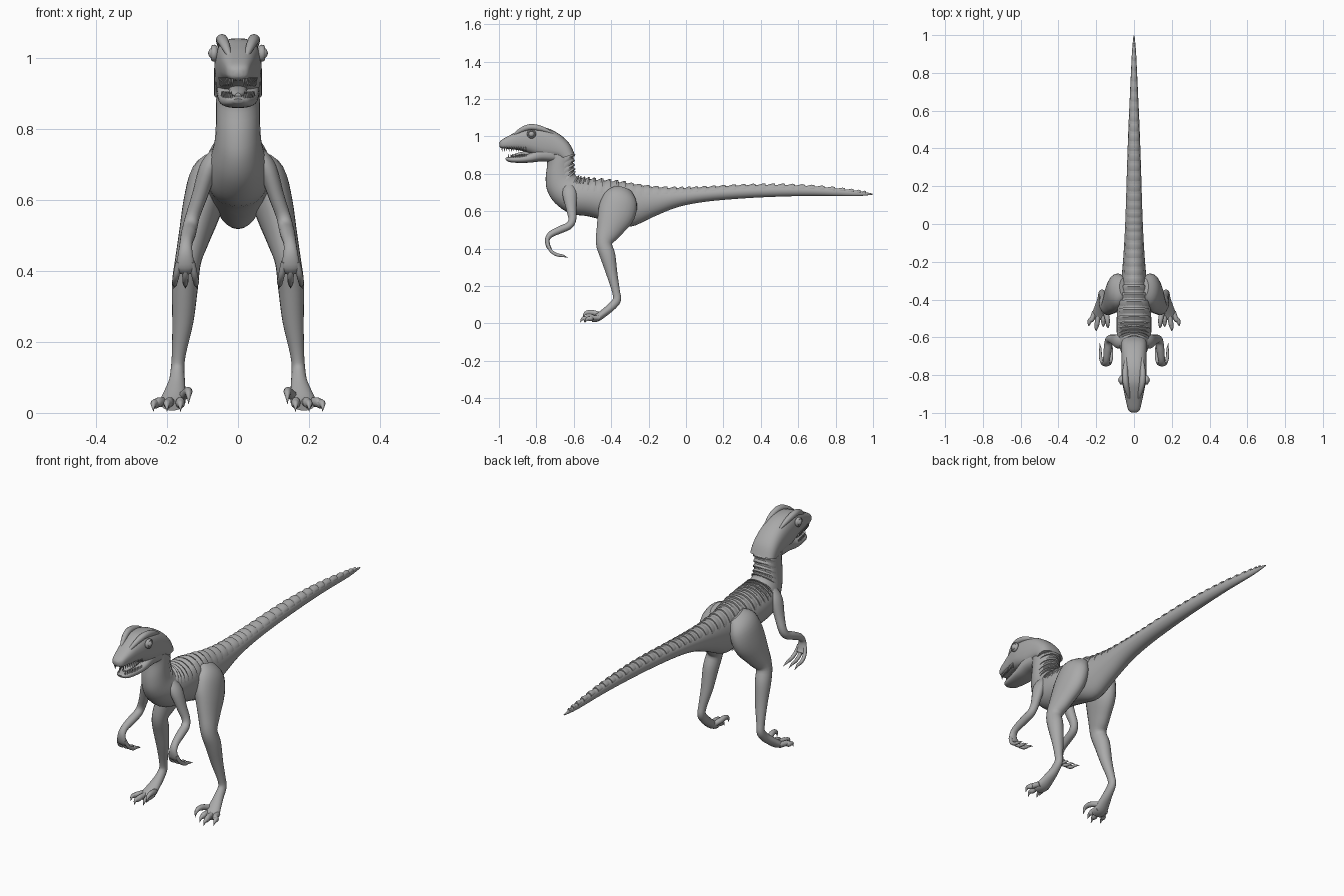
import bpy, bmesh, math
from mathutils import Vector

if "Cube" in bpy.data.objects:
    bpy.data.objects.remove(bpy.data.objects["Cube"])

skin = bpy.data.materials.new("grey_skin")
skin.diffuse_color = (0.4, 0.4, 0.4, 1)
skin.use_nodes = True
skin.node_tree.nodes["Principled BSDF"].inputs["Base Color"].default_value = skin.diffuse_color


def finish(name, bm, mirror=False, angle=45):
    """Turn a bmesh into a smooth-shaded object, optionally mirrored across x."""
    bmesh.ops.recalc_face_normals(bm, faces=bm.faces)
    me = bpy.data.meshes.new(name)
    bm.to_mesh(me)
    bm.free()
    me.materials.append(skin)
    me.shade_smooth()
    me.set_sharp_from_angle(angle=math.radians(angle))
    ob = bpy.data.objects.new(name, me)
    bpy.context.collection.objects.link(ob)
    if mirror:
        ob.modifiers.new("mirror", "MIRROR").use_mirror_merge = False
    return ob


def sample(rows, t):
    """Catmull-Rom interpolation of a list of number rows."""
    n = len(rows) - 1
    i = max(0, min(int(t), n - 1))
    f = t - i
    a, b, c, d = (rows[max(0, min(k, n))] for k in range(i - 1, i + 3))
    return [0.5 * (2 * q + (r - p) * f + (2 * p - 5 * q + 4 * r - s) * f * f
                   + (3 * q - p - 3 * r + s) * f ** 3) for p, q, r, s in zip(a, b, c, d)]


def power(v, e):
    return math.copysign(abs(v) ** e, v)


def ring_point(c, u, w, a, e=1.0):
    return c + u * power(math.cos(a), e) + w * power(math.sin(a), e)


def skin_rings(bm, rings, sides, e=1.0):
    """Bridge a list of (centre, u, w) rings and cap the ends."""
    loops = [[bm.verts.new(ring_point(c, u, w, math.tau * k / sides, e)) for k in range(sides)]
             for c, u, w in rings]
    for p, q in zip(loops, loops[1:]):
        for k in range(sides):
            j = (k + 1) % sides
            bm.faces.new((p[k], p[j], q[j], q[k]))
    bm.faces.new(loops[0])
    bm.faces.new(loops[-1])


def profile_ring(rows, t):
    """Ring from a (top y, top z, bottom y, bottom z, half width) row."""
    yt, zt, yb, zb, r = sample(rows, t)
    top, low = Vector((0, yt, zt)), Vector((0, yb, zb))
    return (top + low) / 2, Vector((max(r, .002), 0, 0)), (top - low) / 2


def profile_loft(name, rows, sides=28, steps=4, e=1.0):
    bm = bmesh.new()
    n = (len(rows) - 1) * steps
    skin_rings(bm, [profile_ring(rows, k / steps) for k in range(n + 1)], sides, e)
    return finish(name, bm)


def tube(bm, rows, sides=16, steps=4):
    """Limb from (x, y, z, side radius, depth radius) rows."""
    n = (len(rows) - 1) * steps
    pts = [sample(rows, k / steps) for k in range(n + 1)]
    rings = []
    for k, p in enumerate(pts):
        t = (Vector(pts[min(k + 1, n)][:3]) - Vector(pts[max(k - 1, 0)][:3])).normalized()
        u = (Vector((1, 0, 0)) - t * t.x).normalized()
        rings.append((Vector(p[:3]), u * max(p[3], .0008), t.cross(u) * max(p[4], .0008)))
    skin_rings(bm, rings, sides)


# Tail, trunk and neck in one body
BODY = [(.998, .694, .998, .688, .003), (.9, .711, .9, .68, .011), (.7, .732, .7, .682, .021),
        (.5, .741, .5, .678, .03), (.3, .738, .3, .668, .037), (.1, .728, .1, .65, .043),
        (-.05, .724, -.05, .62, .049), (-.18, .73, -.18, .567, .057), (-.3, .747, -.3, .517, .068),
        (-.4, .76, -.42, .545, .085), (-.5, .77, -.52, .572, .092), (-.56, .777, -.62, .588, .09),
        (-.588, .79, -.7, .643, .077), (-.598, .815, -.742, .71, .066),
        (-.603, .86, -.75, .78, .062), (-.603, .92, -.742, .86, .061),
        (-.64, .97, -.76, .9, .055)]
profile_loft("body", BODY)

# Raised overlapping bands along the back
bm = bmesh.new()
for start, end, count, spread, lift in ((.5, 6, 21, 1.15, .008), (6, 8.2, 6, 1.1, .008),
                                        (8.2, 11.8, 9, 1.2, .012), (12.6, 15, 5, 1.25, .01)):
    pitch = (end - start) / count
    for i in range(count):
        t1 = start + i * pitch
        rows = []
        for t, h in ((t1 + pitch * .85, -.002), (t1 + pitch * .25, 1), (t1, .8), (t1, -.003)):
            c, u, w = profile_ring(BODY, t)
            row = []
            for k in range(13):
                s = k / 6 - 1
                p = ring_point(c, u, w, math.pi / 2 + s * spread)
                off = h * lift * (1 - s * s) ** .5 - .0005 if h > 0 else h
                row.append(bm.verts.new(p + (p - c).normalized() * off))
            rows.append(row)
        for p, q in zip(rows, rows[1:]):
            for k in range(12):
                bm.faces.new((p[k], p[k + 1], q[k + 1], q[k]))
finish("back_bands", bm, angle=35)

# Skull with the hood that overhangs the neck
SKULL = [(-.999, .966, -.997, .946, .012), (-.985, .982, -.985, .937, .03),
         (-.94, 1.007, -.94, .932, .042), (-.89, 1.032, -.885, .925, .053),
         (-.83, 1.053, -.825, .905, .064), (-.75, 1.047, -.775, .885, .067),
         (-.675, 1.01, -.735, .885, .067), (-.622, .96, -.7, .888, .067),
         (-.596, .905, -.675, .882, .067)]
profile_loft("skull", SKULL, e=.75)

# Lower jaw
JAW = [(-.966, .884, -.962, .872, .012), (-.945, .89, -.94, .862, .033),
       (-.89, .896, -.89, .858, .046), (-.84, .908, -.83, .86, .055),
       (-.78, .94, -.77, .866, .06), (-.72, .95, -.69, .86, .06)]
profile_loft("lower_jaw", JAW, e=.8)

# Tongue
profile_loft("tongue", [(-.935, .9, -.935, .888, .008), (-.9, .912, -.9, .89, .022),
                        (-.84, .925, -.84, .895, .026), (-.79, .93, -.79, .9, .026)], sides=14)

# Teeth along both jaws
bm = bmesh.new()
for k in range(11):
    f = k / 10
    y = -.985 + .125 * f
    x = .016 + .034 * f ** .7
    tube(bm, [(x, y, .943, .005, .005), (x, y + .003, .919, 0, 0)], 6, 1)
    y = -.95 + .095 * f
    x = .018 + .028 * f ** .7
    tube(bm, [(x, y, .882, .004, .004), (x, y + .002, .905, 0, 0)], 6, 1)
finish("teeth", bm, True)

# Brow ridges
bm = bmesh.new()
tube(bm, [(.022, -.93, 1.0, .006, .006), (.036, -.88, 1.034, .013, .013),
          (.045, -.83, 1.05, .016, .016), (.046, -.77, 1.04, .014, .014),
          (.042, -.71, 1.015, .006, .006)])
finish("brow_ridges", bm, True)

# Eyeballs with a raised lid ring
bm = bmesh.new()
bmesh.ops.create_uvsphere(bm, u_segments=16, v_segments=10, radius=.017)
bmesh.ops.translate(bm, verts=bm.verts, vec=(.067, -.826, 1.012))
finish("eyes", bm, True)
bm = bmesh.new()
N = 20
loops = []
for k in range(N):
    a = math.tau * k / N
    d = Vector((0, math.cos(a), math.sin(a)))
    c = Vector((.067, -.826, 1.012)) + d * .018
    loops.append([bm.verts.new(c + d * .006 * math.cos(b) + Vector((.009 * math.sin(b), 0, 0)))
                  for b in (math.tau * j / 8 for j in range(8))])
for k in range(N):
    p, q = loops[k], loops[(k + 1) % N]
    for j in range(8):
        bm.faces.new((p[j], p[(j + 1) % 8], q[(j + 1) % 8], q[j]))
finish("eyelids", bm, True)

# Hind legs down to the ball of the foot
bm = bmesh.new()
tube(bm, [(.055, -.335, .715, .025, .05), (.08, -.35, .67, .052, .09),
          (.098, -.372, .59, .056, .1), (.122, -.412, .5, .045, .07),
          (.14, -.438, .43, .037, .044), (.149, -.418, .36, .037, .041),
          (.155, -.395, .26, .03, .029), (.166, -.374, .17, .02, .021),
          (.17, -.37, .125, .019, .022), (.172, -.4, .088, .023, .022),
          (.178, -.44, .055, .031, .021), (.184, -.475, .03, .036, .02),
          (.186, -.505, .02, .028, .014)], sides=20)
finish("hind_legs", bm, True)

# Toes, each ending in a hooked claw
bm = bmesh.new()
for bx, tx, ty in ((.163, .162, -.545), (.188, .2, -.566), (.208, .238, -.54)):
    my = (ty - .47) / 2
    mx = (bx + tx) / 2
    tube(bm, [(bx, -.465, .03, .014, .014), (mx, my, .03, .013, .014),
              (mx * .4 + tx * .6, ty + .03, .026, .013, .014),
              (tx, ty + .012, .024, .008, .009), (tx, ty, .004, 0, 0)], 10)
# Raised inner sickle claw
tube(bm, [(.158, -.455, .045, .013, .013), (.145, -.485, .055, .014, .014),
          (.14, -.515, .06, .012, .013), (.139, -.54, .052, .008, .009),
          (.139, -.55, .025, 0, 0)], 10)
finish("toes", bm, True)

# Arms
bm = bmesh.new()
tube(bm, [(.055, -.625, .735, .018, .03), (.082, -.622, .69, .026, .038),
          (.108, -.613, .61, .022, .027), (.127, -.608, .555, .02, .021),
          (.135, -.625, .523, .021, .02), (.14, -.67, .502, .021, .02),
          (.146, -.72, .478, .018, .017), (.148, -.741, .45, .02, .013),
          (.148, -.736, .412, .026, .012), (.148, -.722, .395, .02, .008)])
finish("arms", bm, True)

# Clawed fingers
bm = bmesh.new()
for o in (-.03, 0, .03):
    x = .148
    tube(bm, [(x + o * .6, -.74, .425, .009, .009), (x + o * .85, -.722, .388, .009, .009),
              (x + o, -.69, .367, .008, .009), (x + o, -.66, .362, .006, .007),
              (x + o * 1.1, -.63, .35, 0, 0)], 10)
finish("fingers", bm, True)
